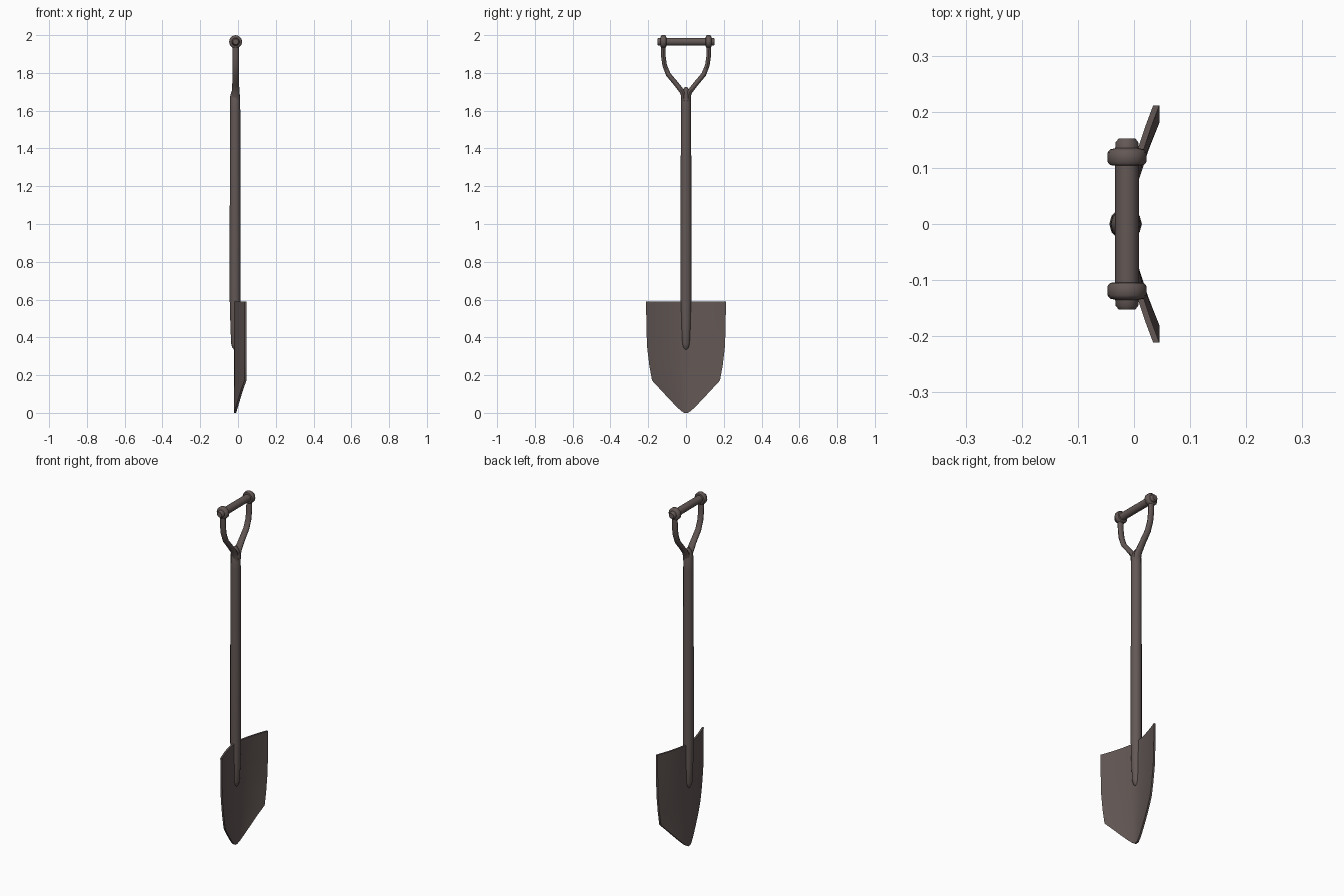
import bpy, bmesh, math
from mathutils import Vector

if "Cube" in bpy.data.objects:
    bpy.data.objects.remove(bpy.data.objects["Cube"])

metal = bpy.data.materials.new("dark brown metal")
metal.diffuse_color = (0.125, 0.098, 0.092, 1)
metal.use_nodes = True
metal.node_tree.nodes["Principled BSDF"].inputs["Base Color"].default_value = metal.diffuse_color
CX = -0.0125


def finish(bm, name, angle=40):
    bmesh.ops.recalc_face_normals(bm, faces=bm.faces[:])
    me = bpy.data.meshes.new(name)
    bm.to_mesh(me)
    bm.free()
    ob = bpy.data.objects.new(name, me)
    bpy.context.collection.objects.link(ob)
    me.materials.append(metal)
    bpy.ops.object.select_all(action='DESELECT')
    ob.select_set(True)
    bpy.context.view_layer.objects.active = ob
    bpy.ops.object.shade_smooth_by_angle(angle=math.radians(angle))
    return ob


def tube(name, path, sides=12, angle=40):
    """Loft through (x, y, z, radius along x, radius across) in the yz plane."""
    bm = bmesh.new()
    rings = []
    pts = [Vector(p[:3]) for p in path]
    for i, p in enumerate(path):
        t = (pts[min(i + 1, len(pts) - 1)] - pts[max(i - 1, 0)]).normalized()
        a = Vector((1, 0, 0))
        b = t.cross(a).normalized()
        rings.append([bm.verts.new(pts[i] + a * p[3] * math.cos(k * math.tau / sides)
                                   + b * p[4] * math.sin(k * math.tau / sides))
                      for k in range(sides)])
    for r, s in zip(rings, rings[1:]):
        for k in range(sides):
            n = (k + 1) % sides
            bm.faces.new((r[k], r[n], s[n], s[k]))
    bm.faces.new(rings[0])
    bm.faces.new(rings[-1])
    return finish(bm, name, angle)


# blade: rows of (height, half width, depth of the dish)
rows = [(0.59, 0.211, 0.055), (0.46, 0.210, 0.055), (0.35, 0.206, 0.055),
        (0.25, 0.194, 0.055), (0.172, 0.180, 0.055), (0.12, 0.132, 0.036),
        (0.07, 0.086, 0.021), (0.03, 0.047, 0.009), (0.012, 0.028, 0.004),
        (0.0, 0.010, 0.0)]
N = 12
bm = bmesh.new()
grid = []
for z, w, d in rows:
    us = [2 * i / N - 1 for i in range(N + 1)]
    grid.append([bm.verts.new((-0.021 + d * abs(u) ** 1.5, u * w, z)) for u in us])
for r, s in zip(grid, grid[1:]):
    for i in range(N):
        bm.faces.new((r[i], r[i + 1], s[i + 1], s[i]))
ext = bmesh.ops.extrude_face_region(bm, geom=bm.faces[:], use_keep_orig=True)
bmesh.ops.translate(bm, vec=(0.011, 0, 0),
                    verts=[v for v in ext["geom"] if isinstance(v, bmesh.types.BMVert)])
finish(bm, "blade", 35)

# shaft, tapering into the blade socket
tube("shaft", [(-0.015, 0, z, r, r) for z, r in
               [(0.335, 0.006), (0.345, 0.015), (0.365, 0.021), (0.45, 0.025),
                (0.6, 0.029), (1.0, 0.029), (1.6, 0.027), (1.68, 0.026),
                (1.71, 0.016), (1.725, 0.006)]])

# fork arms and end collars, one per side
for s, side in ((1, "right"), (-1, "left")):
    tube("fork_arm_" + side, [(CX, s * y, z, rx, ry) for y, z, rx, ry in
         [(0.010, 1.65, 0.022, 0.013), (0.016, 1.695, 0.021, 0.014),
          (0.052, 1.742, 0.018, 0.013), (0.094, 1.792, 0.017, 0.013),
          (0.113, 1.84, 0.017, 0.012), (0.120, 1.89, 0.017, 0.012),
          (0.121, 1.965, 0.017, 0.012)]])
    tube("collar_" + side, [(CX, s * y, 1.965, r, r) for y, r in
         [(0.104, 0.021), (0.105, 0.030), (0.111, 0.035), (0.127, 0.035),
          (0.133, 0.030), (0.135, 0.021), (0.146, 0.020), (0.152, 0.015)]])

# cross grip
tube("grip", [(CX, y, 1.965, 0.021, 0.021) for y in (-0.115, 0, 0.115)])
